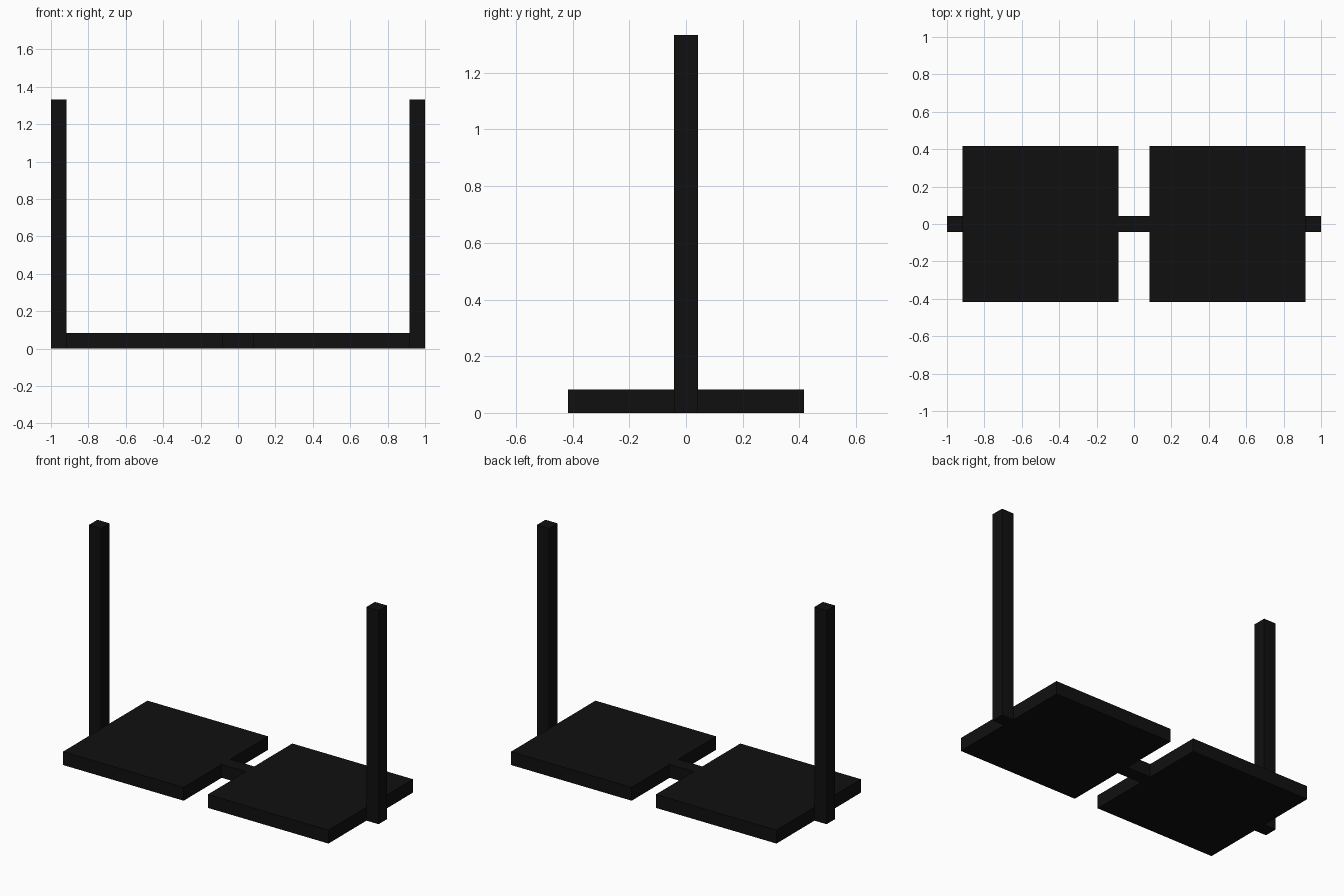
import bpy

if "Cube" in bpy.data.objects:
    bpy.data.objects.remove(bpy.data.objects["Cube"])

U = 1 / 12  # base unit: thickness of every bar and plate

black = bpy.data.materials.new("black")
black.diffuse_color = (0.005, 0.005, 0.005, 1)
black.use_nodes = True
black.node_tree.nodes["Principled BSDF"].inputs["Base Color"].default_value = black.diffuse_color


def box(name, x, size):
    """Box standing on z = 0, centred on y = 0 (in base units)."""
    bpy.ops.mesh.primitive_cube_add(size=1, location=(x * U, 0, size[2] * U / 2))
    ob = bpy.context.object
    ob.name = name
    ob.scale = [s * U for s in size]
    bpy.ops.object.transform_apply(location=False, rotation=False, scale=True)
    ob.data.materials.append(black)
    return ob


# Mirrored base plates and upright end posts
for side, s in (("left", -1), ("right", 1)):
    box(f"{side}_base_plate", s * 6, (10, 10, 1))
    box(f"{side}_post", s * 11.5, (1, 1, 16))

# Short bar joining the two plates
box("connecting_bar", 0, (2, 1, 1))
